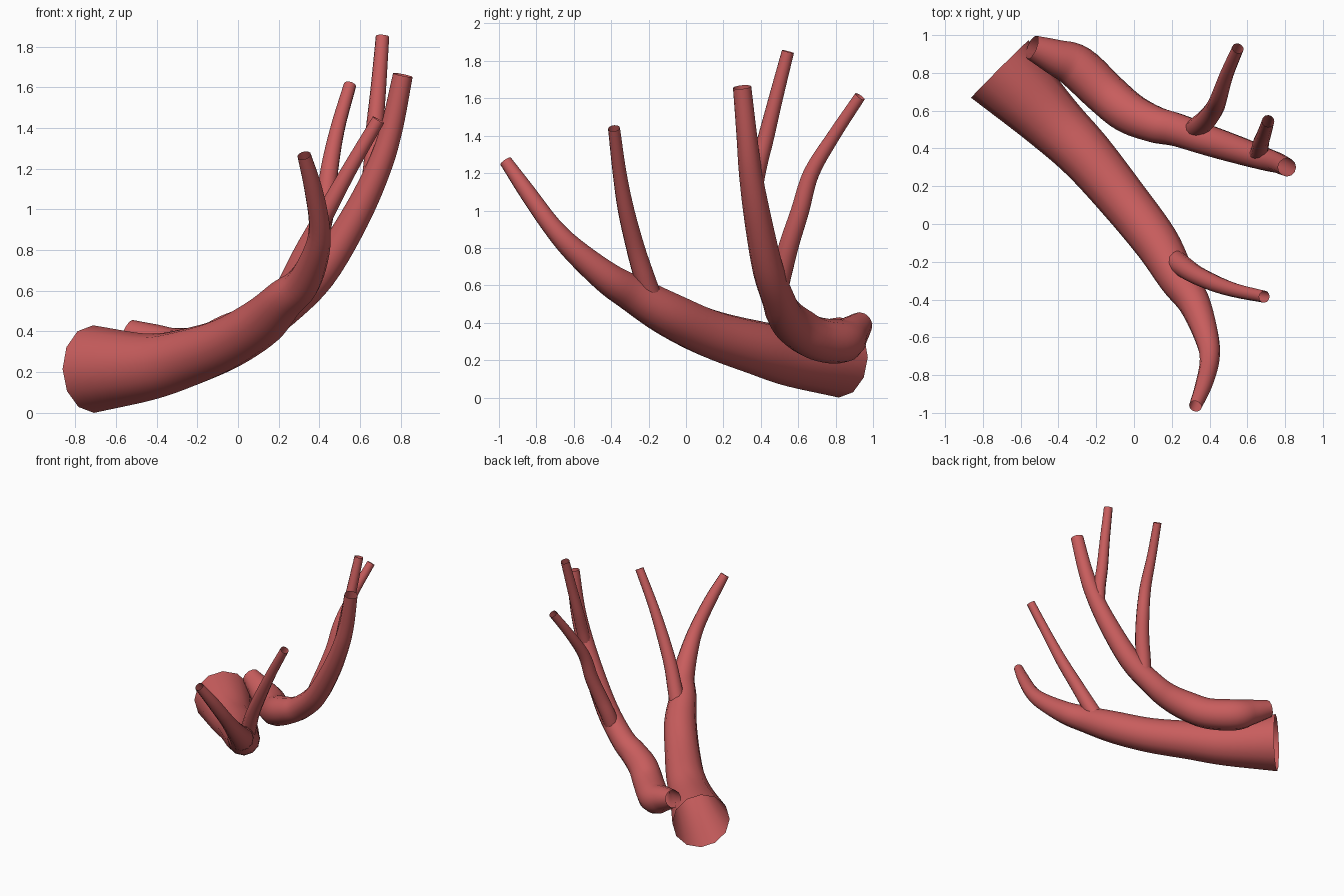
import bpy, bmesh, math
from mathutils import Vector

cube = bpy.data.objects.get("Cube")
if cube:
    bpy.data.objects.remove(cube, do_unlink=True)

SIDES = 12
STEPS = 5

red = bpy.data.materials.new("coral red")
red.use_nodes = True
COLOUR = (0.58, 0.11, 0.11, 1)
red.diffuse_color = COLOUR
red.node_tree.nodes["Principled BSDF"].inputs["Base Color"].default_value = COLOUR


def smooth_path(points):
    """Catmull-Rom resampling of (x, y, z, radius) points."""
    p = [Vector(q) for q in points]
    p = [2 * p[0] - p[1]] + p + [2 * p[-1] - p[-2]]
    out = []
    for a, b, c, d in zip(p, p[1:], p[2:], p[3:]):
        for i in range(STEPS):
            t = i / STEPS
            out.append(0.5 * (2 * b + (c - a) * t + (2 * a - 5 * b + 4 * c - d) * t ** 2
                              + (3 * b - a - 3 * c + d) * t ** 3))
    return out + [p[-2]]


def tube(name, points):
    """Open tapering tube swept along a smooth path without twist."""
    path = smooth_path(points)
    centres = [q.to_3d() for q in path]
    bm = bmesh.new()
    rings = []
    up = Vector((0, 0, 1))
    last = len(path) - 1
    for i, centre in enumerate(centres):
        tangent = (centres[min(i + 1, last)] - centres[max(i - 1, 0)]).normalized()
        up = (up - tangent * up.dot(tangent)).normalized()
        side = tangent.cross(up)
        ring = []
        for k in range(SIDES):
            a = math.tau * k / SIDES
            ring.append(bm.verts.new(centre + path[i][3] * (math.cos(a) * side + math.sin(a) * up)))
        rings.append(ring)
    for r0, r1 in zip(rings, rings[1:]):
        for k in range(SIDES):
            j = (k + 1) % SIDES
            bm.faces.new((r0[k], r0[j], r1[j], r1[k])).smooth = True
    bmesh.ops.recalc_face_normals(bm, faces=bm.faces)
    mesh = bpy.data.meshes.new(name)
    bm.to_mesh(mesh)
    bm.free()
    mesh.materials.append(red)
    bpy.context.collection.objects.link(bpy.data.objects.new(name, mesh))


# Thick lower trunk, sweeping forward and curling up at its tip
tube("lower_trunk", [
    (-.71, .82, .215, .215), (-.44, .55, .225, .165), (-.25, .36, .27, .145),
    (-.05, .12, .345, .13), (.12, -.1, .45, .12), (.23, -.29, .56, .1),
    (.32, -.42, .64, .085), (.385, -.6, .79, .065), (.4, -.72, .92, .052),
    (.37, -.85, 1.1, .045), (.325, -.965, 1.265, .034)])

# Side prong of the lower trunk
tube("lower_prong", [
    (.21, -.19, .54, .06), (.26, -.225, .65, .056), (.33, -.27, .8, .05),
    (.44, -.32, 1, .044), (.55, -.355, 1.2, .037), (.69, -.385, 1.44, .032)])

# Second trunk, starting beside the first and rising steeply
tube("upper_trunk", [
    (-.54, .935, .395, .066), (-.42, .885, .345, .094), (-.3, .83, .3, .117),
    (-.15, .69, .318, .116), (-.03, .59, .38, .112), (.1, .53, .44, .1),
    (.22, .5, .51, .09), (.4, .44, .68, .083), (.57, .385, .95, .073),
    (.69, .345, 1.2, .062), (.755, .325, 1.4, .055), (.81, .3, 1.66, .049)])

# Two prongs of the second trunk
tube("upper_back_prong", [
    (.31, .49, .57, .055), (.345, .52, .7, .056), (.385, .555, .83, .054),
    (.425, .61, 1, .05), (.45, .67, 1.2, .044), (.49, .79, 1.4, .036),
    (.55, .93, 1.61, .031)])
tube("upper_tip_prong", [
    (.65, .365, 1.12, .045), (.665, .39, 1.25, .046), (.672, .43, 1.4, .043),
    (.69, .48, 1.6, .038), (.71, .545, 1.85, .033)])
